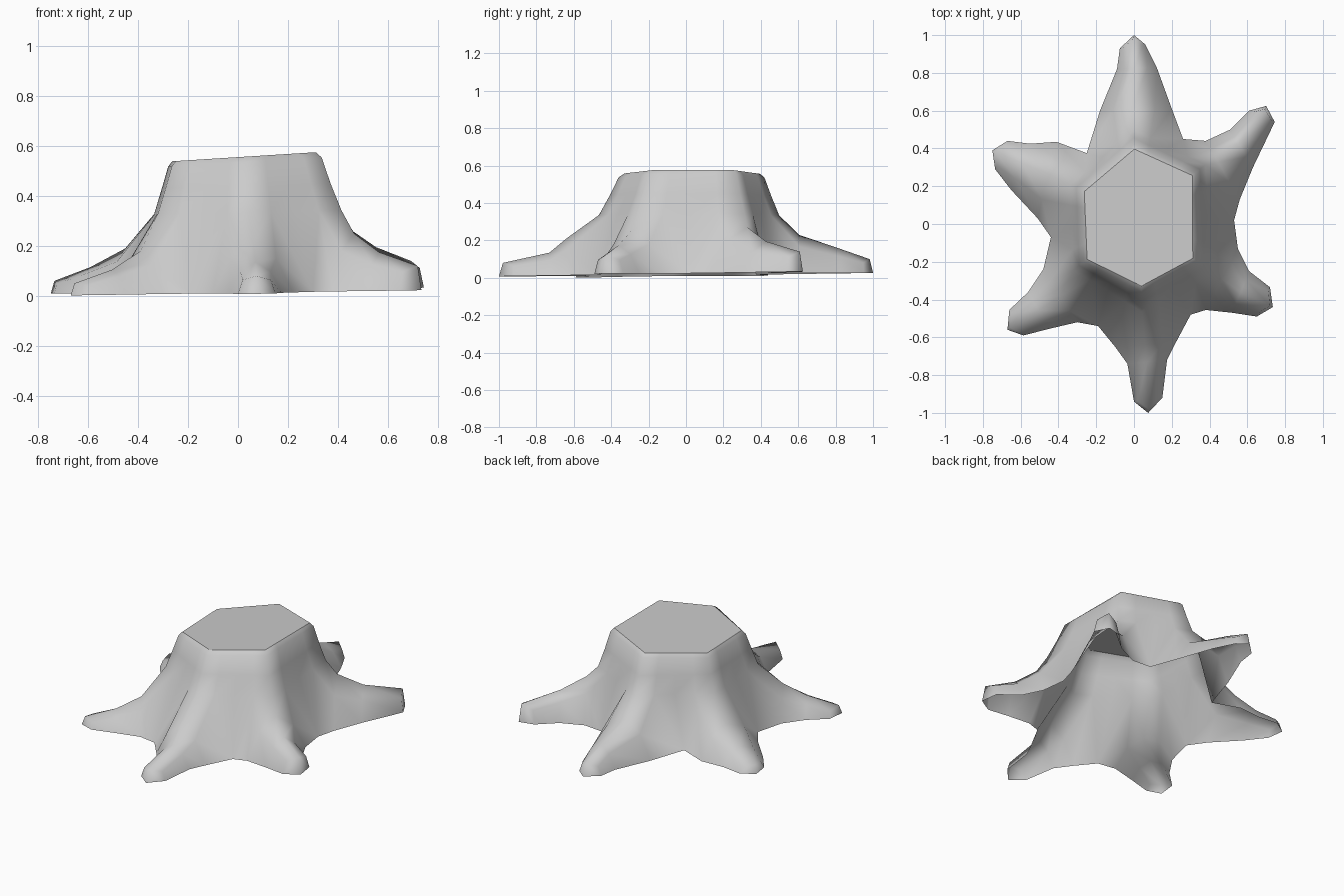
import bpy
import bmesh
from mathutils import Vector

default_cube = bpy.data.objects.get("Cube")
if default_cube:
    bpy.data.objects.remove(default_cube, do_unlink=True)

# Each root, clockwise from the back: rim corner of the cut trunk, the valley
# before the root, its ground outline out to the tip and back, tip height,
# trunk flare above it, and where its ridge lies between its two sides.
ROOTS = [
    dict(rim=(0, .42), valley=(-.25, .375), out=[(-.18, .6), (-.09, .82)],
         tip=[(-.075, .93), (0, 1), (.06, .95)], back=[(.12, .83), (.2, .61)],
         high=.1, flare=.2, ridge=.44),
    dict(rim=(.325, .27), valley=(.26, .45), out=[(.38, .44), (.51, .5)],
         tip=[(.61, .6), (.7, .625), (.745, .54)], back=[(.63, .3), (.56, .13)],
         high=.14, flare=.18, ridge=.36),
    dict(rim=(.335, -.2), valley=(.53, .02), out=[(.55, -.13), (.61, -.25)],
         tip=[(.72, -.335), (.735, -.44), (.65, -.49)], back=[(.52, -.47), (.38, -.455)],
         high=.12, flare=.26, ridge=.5),
    dict(rim=(.04, -.36), valley=(.3, -.48), out=[(.22, -.63), (.175, -.72)],
         tip=[(.15, -.92), (.075, -1), (0, -.94)], back=[(-.035, -.74), (-.1, -.65)],
         high=.08, flare=.27, ridge=.5),
    dict(rim=(-.265, -.2), valley=(-.19, -.54), out=[(-.3, -.52), (-.45, -.555)],
         tip=[(-.585, -.59), (-.67, -.56), (-.66, -.455)], back=[(-.56, -.36), (-.48, -.24)],
         high=.05, flare=.19, ridge=.5),
    dict(rim=(-.28, .18), valley=(-.44, -.07), out=[(-.51, .03), (-.65, .18)],
         tip=[(-.735, .29), (-.75, .39), (-.67, .44)], back=[(-.55, .425), (-.41, .435)],
         high=.06, flare=.18, ridge=.58),
]
COUNT = len(ROOTS)
CENTRE = Vector((.03, .03))

bm = bmesh.new()


def ground(p):
    """Height of the slightly tilted ground edge."""
    return .017 + .014 * p[0] + .01 * p[1]


def vert(p, z):
    return bm.verts.new((p[0], p[1], z))


def on_ground(p):
    return vert(p, ground(p))


def trunk_ring(spread, height, tilt):
    """Four points per root: valley, shoulder, corner, shoulder."""
    ring = []
    corners = [CENTRE + (Vector(r["rim"]) - CENTRE) * (1 + r["flare"] * spread)
               for r in ROOTS]
    for i, here in enumerate(corners):
        before, after = corners[i - 1], corners[(i + 1) % COUNT]
        for p in ((before + here) / 2, here.lerp(before, .24), here, here.lerp(after, .24)):
            ring.append(vert(p, height + tilt * p.x))
    return ring


def bridge(upper, lower):
    for i in range(len(upper)):
        j = (i + 1) % len(upper)
        bm.faces.new((upper[i], lower[i], lower[j], upper[j]))


# Trunk: cut top, bevelled rim and flaring wall
rings = [trunk_ring(-.3, .556, .063), trunk_ring(0, .535, .06),
         trunk_ring(.45, .44, .03), trunk_ring(1, .335, .02)]
cap = bm.faces.new(rings[0])
for upper, lower in zip(rings, rings[1:]):
    bridge(upper, lower)
skirt = rings[-1]

# Valleys between the roots
valleys = [on_ground(r["valley"]) for r in ROOTS]


def arch(left, right, top, ridge):
    """Rounded cross-section of a root between two ground points."""
    a, b = Vector(left), Vector(right)
    crest = a.lerp(b, ridge)
    return [on_ground(a), vert(crest.lerp(a, .58), top * .72), vert(crest, top),
            vert(crest.lerp(b, .58), top * .72), on_ground(b)]


# Roots: arched sections from the trunk to a blunt tip
for i, root in enumerate(ROOTS):
    k = 4 * i
    nxt = (i + 1) % COUNT
    start = [valleys[i], skirt[k + 1], skirt[k + 2], skirt[k + 3], valleys[nxt]]
    bm.faces.new((skirt[k], valleys[i], skirt[k + 1]))
    bm.faces.new((skirt[k + 3], valleys[nxt], skirt[4 * nxt]))

    high = root["high"]
    sections = [start]
    for left, right, rise in zip(root["out"], reversed(root["back"]), (.13, .055)):
        sections.append(arch(left, right, high + rise, root["ridge"]))

    tip_l, tip, tip_r = (Vector(p) for p in root["tip"])
    heart = (tip_l + tip_r) / 2
    end = [on_ground(tip_l), vert(tip_l.lerp(heart, .25), high * .8),
           vert(tip.lerp(heart, .3), high), vert(tip_r.lerp(heart, .25), high * .8),
           on_ground(tip_r)]
    sections.append(end)

    for near, far in zip(sections, sections[1:]):
        for c in range(4):
            bm.faces.new((near[c], far[c], far[c + 1], near[c + 1]))
    toe = on_ground(tip)
    bm.faces.new((end[0], toe, end[2], end[1]))
    bm.faces.new((end[2], toe, end[4], end[3]))

bmesh.ops.recalc_face_normals(bm, faces=bm.faces)
if cap.normal.z < 0:
    bmesh.ops.reverse_faces(bm, faces=bm.faces)

# Smooth bark with a crisp edge round the flat cut
for face in bm.faces:
    face.smooth = True
for edge in cap.edges:
    edge.smooth = False

mesh = bpy.data.meshes.new("stump")
bm.to_mesh(mesh)
bm.free()
stump = bpy.data.objects.new("stump", mesh)
bpy.context.collection.objects.link(stump)

# One plain grey for the whole stump
grey = bpy.data.materials.new("stump_grey")
grey.use_nodes = True
colour = (.6, .6, .6, 1)
grey.diffuse_color = colour
grey.node_tree.nodes["Principled BSDF"].inputs["Base Color"].default_value = colour
mesh.materials.append(grey)
